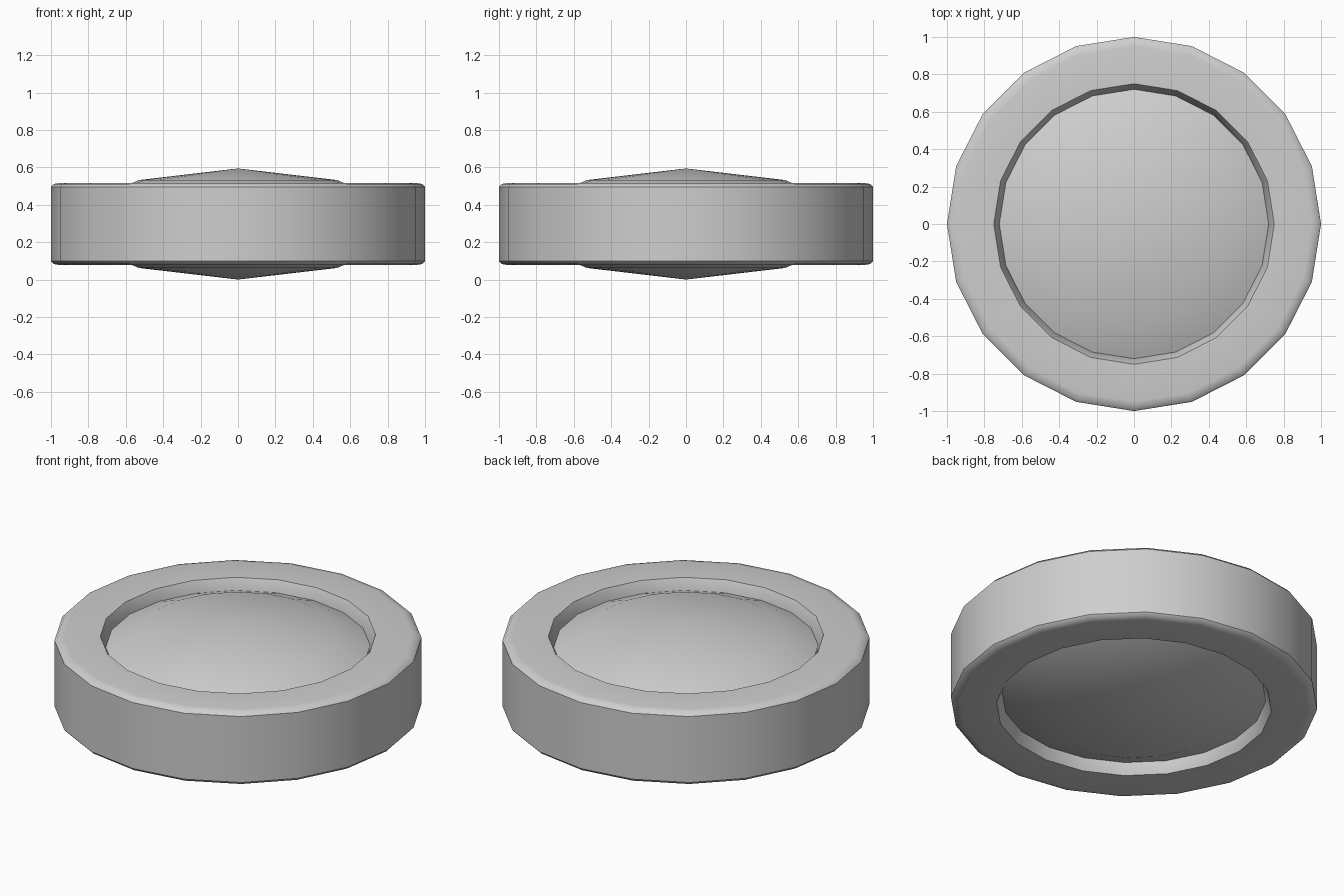
import bpy
import math

cube = bpy.data.objects.get("Cube")
if cube:
    bpy.data.objects.remove(cube, do_unlink=True)

SIDES = 20
MID = 0.297  # height of the wheel's middle plane

grey = bpy.data.materials.new("light grey")
grey.use_nodes = True
colour = (0.62, 0.62, 0.62, 1)
grey.diffuse_color = colour
grey.node_tree.nodes["Principled BSDF"].inputs["Base Color"].default_value = colour


def lathe(name, half, closed):
    """Spin a half profile of (radius, height), mirrored about the middle plane."""
    profile = half + [(r, -z) for r, z in reversed(half)]
    verts, rings = [], []
    for r, z in profile:
        count = SIDES if r > 0 else 1
        start = len(verts)
        for i in range(count):
            a = math.tau * i / SIDES
            verts.append((r * math.cos(a), r * math.sin(a), z + MID))
        rings.append([start + i % count for i in range(SIDES)])
    pairs = list(zip(rings, rings[1:]))
    if closed:
        pairs.append((rings[-1], rings[0]))
    faces = []
    for upper, lower in pairs:
        for i in range(SIDES):
            j = (i + 1) % SIDES
            loop = [upper[i], lower[i], lower[j], upper[j]]
            faces.append(list(dict.fromkeys(loop)))
    mesh = bpy.data.meshes.new(name)
    mesh.from_pydata(verts, [], faces)
    mesh.materials.append(grey)
    obj = bpy.data.objects.new(name, mesh)
    bpy.context.collection.objects.link(obj)
    bpy.ops.object.select_all(action="DESELECT")
    obj.select_set(True)
    bpy.context.view_layer.objects.active = obj
    bpy.ops.object.shade_smooth_by_angle(angle=math.radians(40))
    return obj


# Tyre: sloped inner lip, flat sidewall, rounded shoulder, straight tread
lathe("tyre", [(0.72, 0.155), (0.75, 0.22), (0.95, 0.22),
               (0.985, 0.214), (1.0, 0.198)], True)

# Hub: shallow domed disc bulging past the sidewalls
lathe("hub", [(0, 0.297), (0.53, 0.235), (0.72, 0.155)], False)
